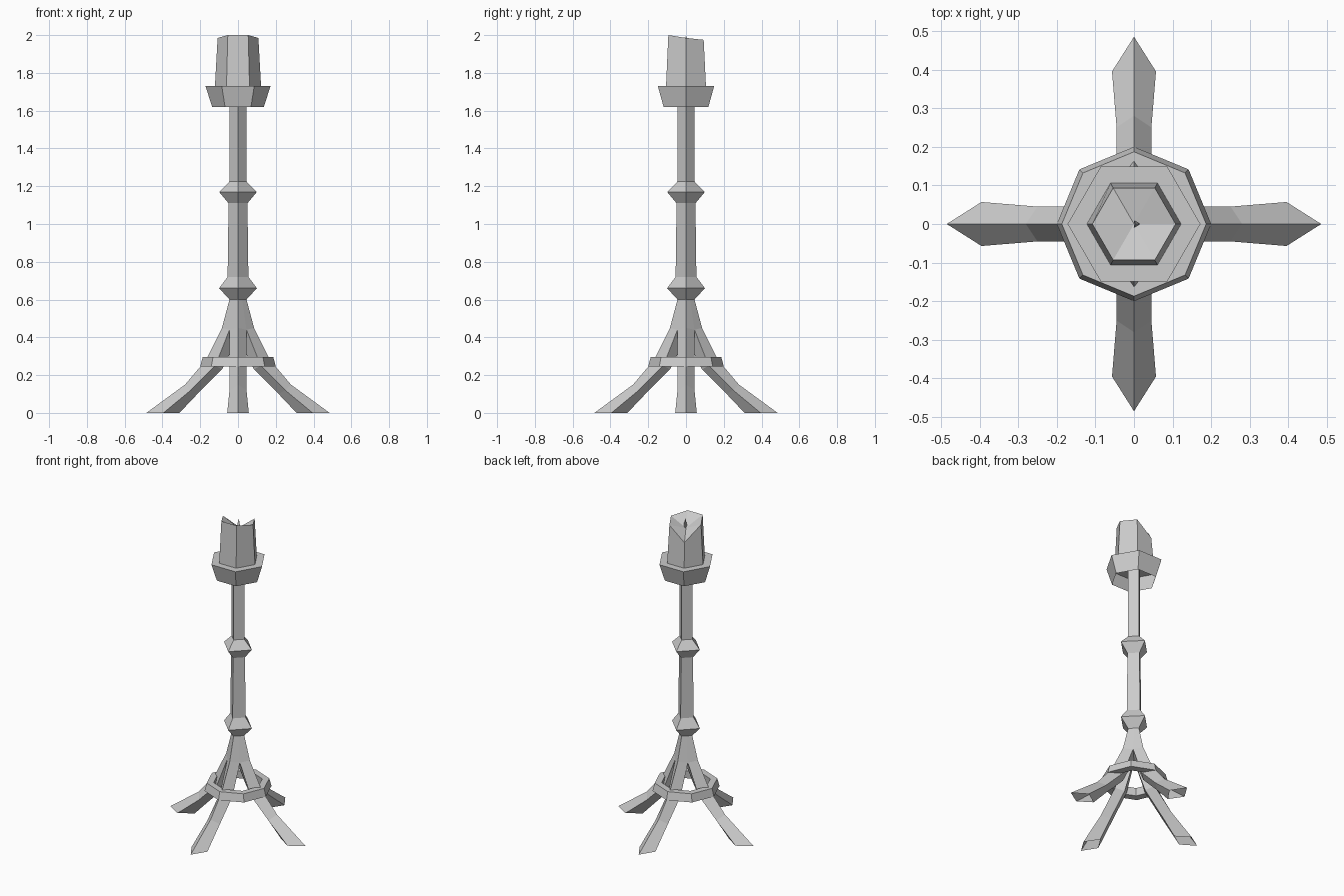
import bpy
import bmesh
from math import cos, sin, tau

cube = bpy.data.objects.get("Cube")
if cube:
    bpy.data.objects.remove(cube, do_unlink=True)

GREY = (0.6, 0.6, 0.6, 1)
grey = bpy.data.materials.new("plain_grey")
grey.use_nodes = True
grey.diffuse_color = GREY
grey.node_tree.nodes["Principled BSDF"].inputs["Base Color"].default_value = GREY


def polygon(sides, radius, z):
    """Horizontal ring of points with its first corner on +x."""
    return [(radius * cos(tau * i / sides), radius * sin(tau * i / sides), z)
            for i in range(sides)]


def loft(name, rings, cap_start=False, cap_end=False, closed=False, tip=None):
    """Skin a list of equal rings; optionally cap, loop or fan the end."""
    bm = bmesh.new()
    rows = [[bm.verts.new(p) for p in ring] for ring in rings]
    pairs = list(zip(rows, rows[1:]))
    if closed:
        pairs.append((rows[-1], rows[0]))
    n = len(rows[0])
    for a, b in pairs:
        for i in range(n):
            j = (i + 1) % n
            bm.faces.new((a[i], a[j], b[j], b[i]))
    if cap_start:
        bm.faces.new(rows[0][::-1])
    if cap_end:
        bm.faces.new(rows[-1])
    if tip:
        centre = bm.verts.new(tip)
        for i in range(n):
            bm.faces.new((rows[-1][i], rows[-1][(i + 1) % n], centre))
    bmesh.ops.remove_doubles(bm, verts=bm.verts, dist=0.0001)
    bmesh.ops.recalc_face_normals(bm, faces=bm.faces)
    mesh = bpy.data.meshes.new(name)
    bm.to_mesh(mesh)
    bm.free()
    mesh.materials.append(grey)
    obj = bpy.data.objects.new(name, mesh)
    bpy.context.collection.objects.link(obj)
    return obj


# Square pole with two flared collars: (radius, height)
pole = [(0.045, 0.6), (0.1, 0.66), (0.055, 0.72), (0.05, 1.11),
        (0.1, 1.17), (0.045, 1.225), (0.045, 1.73)]
loft("pole", [polygon(4, r, z) for r, z in pole])

# Four splayed legs, open at the foot: outer, side (with half width), inner
leg = [((0.485, 0), (0.395, 0, 0.057), (0.31, 0)),
       ((0.28, 0.15), (0.25, 0.12, 0.045), (0.215, 0.1)),
       ((0.17, 0.28), (0.12, 0.25, 0.045), (0.085, 0.23)),
       ((0.085, 0.45), (0.045, 0.44, 0.045), (0, 0.4)),
       ((0.045, 0.6), (0.0225, 0.6, 0.0225), (0, 0.6))]
sections = [[(o[0], 0, o[1]), (s[0], s[2], s[1]), (i[0], 0, i[1]), (s[0], -s[2], s[1])]
            for o, s, i in leg]
for k, side in enumerate(("left", "back", "right", "front")):
    loft(side + "_leg", sections).rotation_euler.z = k * tau / 4

# Eight-sided brace ring around the legs
brace = [(0.2, 0.245), (0.187, 0.295), (0.145, 0.295), (0.15, 0.245)]
loft("brace_ring", [polygon(8, r, z) for r, z in brace], closed=True)

# Six-sided cup, open underneath
loft("candle_cup", [polygon(6, 0.137, 1.62), polygon(6, 0.172, 1.73)], cap_end=True)

# Candle with an uneven rim, melted low at one corner, and a sunken top
rim_heights = [1.985, 1.975, 1.89, 1.985, 2.0, 2.0]
rim = [(x, y, z) for (x, y, _), z in zip(polygon(6, 0.108, 0), rim_heights)]
loft("candle", [polygon(6, 0.122, 1.73), rim], tip=(0, 0, 1.935))

# Small drop-shaped wick
wick = [(0.004, 1.93), (0.011, 1.95), (0.001, 1.995)]
loft("wick", [[(x + 0.005, y, z) for x, y, z in polygon(3, r, h)] for r, h in wick],
     cap_end=True)
